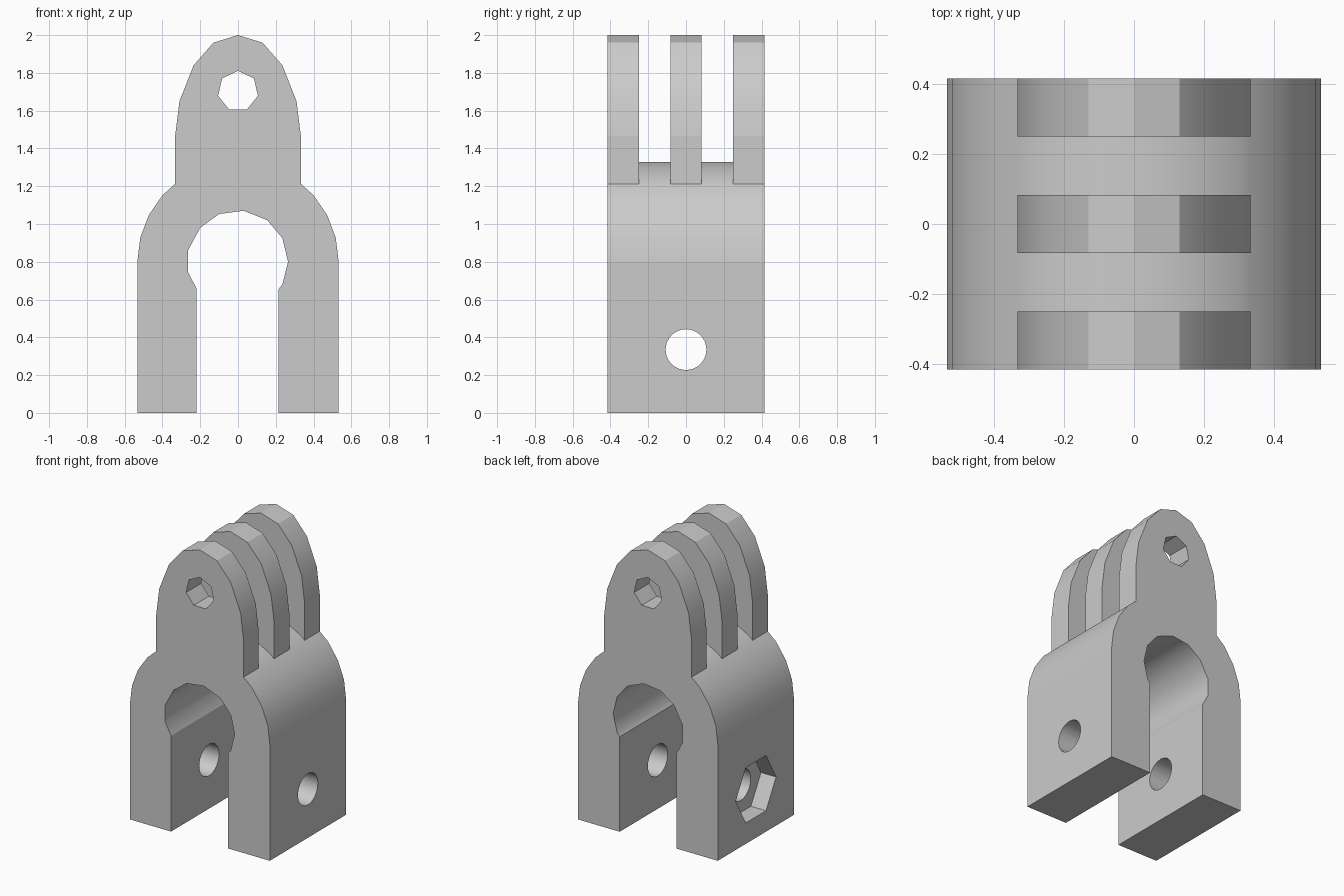
import bpy, bmesh, math

cube = bpy.data.objects.get("Cube")
if cube:
    bpy.data.objects.remove(cube, do_unlink=True)

grey = bpy.data.materials.new("light grey plastic")
grey.use_nodes = True
colour = (0.6, 0.6, 0.6, 1)
grey.diffuse_color = colour
grey.node_tree.nodes["Principled BSDF"].inputs["Base Color"].default_value = colour


def prism(name, profile, lo, hi, axis="y"):
    """Extrude a profile of (across, z) points along the y or x axis."""
    bm = bmesh.new()
    place = (lambda p: (p[0], lo, p[1])) if axis == "y" else (lambda p: (lo, p[0], p[1]))
    face = bm.faces.new([bm.verts.new(place(p)) for p in profile])
    moved = bmesh.ops.extrude_face_region(bm, geom=[face])["geom"]
    step = (0, hi - lo, 0) if axis == "y" else (hi - lo, 0, 0)
    bmesh.ops.translate(bm, vec=step, verts=[v for v in moved if isinstance(v, bmesh.types.BMVert)])
    bmesh.ops.recalc_face_normals(bm, faces=bm.faces)
    mesh = bpy.data.meshes.new(name)
    bm.to_mesh(mesh)
    bm.free()
    mesh.materials.append(grey)
    obj = bpy.data.objects.new(name, mesh)
    bpy.context.collection.objects.link(obj)
    return obj


def polygon(n, radius, z, start=0.0):
    """Regular polygon whose first corner is at angle start from straight up."""
    return [(radius * math.sin(start + math.tau * i / n),
             z + radius * math.cos(start + math.tau * i / n)) for i in range(n)]


def combine(target, other, operation):
    """Apply a boolean and discard the helper."""
    other.hide_render = True
    mod = target.modifiers.new(operation.lower(), "BOOLEAN")
    mod.operation, mod.solver, mod.object = operation, "EXACT", other
    bpy.context.view_layer.objects.active = target
    bpy.ops.object.modifier_apply(modifier=mod.name)
    bpy.data.objects.remove(other, do_unlink=True)


HALF = 0.415  # half depth in y

# Forked base: arched outside, keyhole-shaped opening inside
R = 0.533
arch = [(-R * math.cos(math.pi * i / 13), 0.8 + R * math.sin(math.pi * i / 13)) for i in range(14)]
opening = [(0.215, 0), (0.215, 0.655), (0.235, 0.68), (0.265, 0.80), (0.235, 0.925),
           (0.155, 1.02), (0.03, 1.07), (-0.10, 1.053), (-0.20, 0.98), (-0.265, 0.86),
           (-0.265, 0.745), (-0.22, 0.66), (-0.22, 0)]
bracket = prism("mount_bracket", [(-R, 0)] + arch + [(R, 0)] + opening, -HALF, HALF)

# Three rounded prongs
side = [(0.333, 1.1), (0.333, 1.465), (0.31, 1.65), (0.235, 1.84), (0.13, 1.96)]
prong = side + [(0, 2.0)] + [(-x, z) for x, z in reversed(side)]
for i, (lo, hi) in enumerate([(-HALF, -0.25), (-0.083, 0.083), (0.25, HALF)]):
    combine(bracket, prism(f"prong_{i}", prong, lo, hi), "UNION")

# Prong pin hole, round bolt hole through the legs, nut recess on the -x leg
combine(bracket, prism("pin_hole", polygon(7, 0.108, 1.703), -0.6, 0.6), "DIFFERENCE")
combine(bracket, prism("bolt_hole", polygon(32, 0.108, 0.335), -0.7, 0.7, "x"), "DIFFERENCE")
combine(bracket, prism("nut_recess", polygon(6, 0.22, 0.335, math.pi / 2), -0.7, -0.418, "x"),
        "DIFFERENCE")

# Smooth curves, with crisp borders around the flat leg and prong sides
bpy.ops.object.select_all(action="DESELECT")
bracket.select_set(True)
bpy.context.view_layer.objects.active = bracket
bpy.ops.object.shade_smooth_by_angle(angle=math.radians(30))
bm = bmesh.new()
bm.from_mesh(bracket.data)
for f in bm.faces:
    z = f.calc_center_median().z
    if abs(f.normal.x) > 0.999 and (z < 0.6 or z > 1.25):
        for e in f.edges:
            e.smooth = False
bm.to_mesh(bracket.data)
bm.free()
